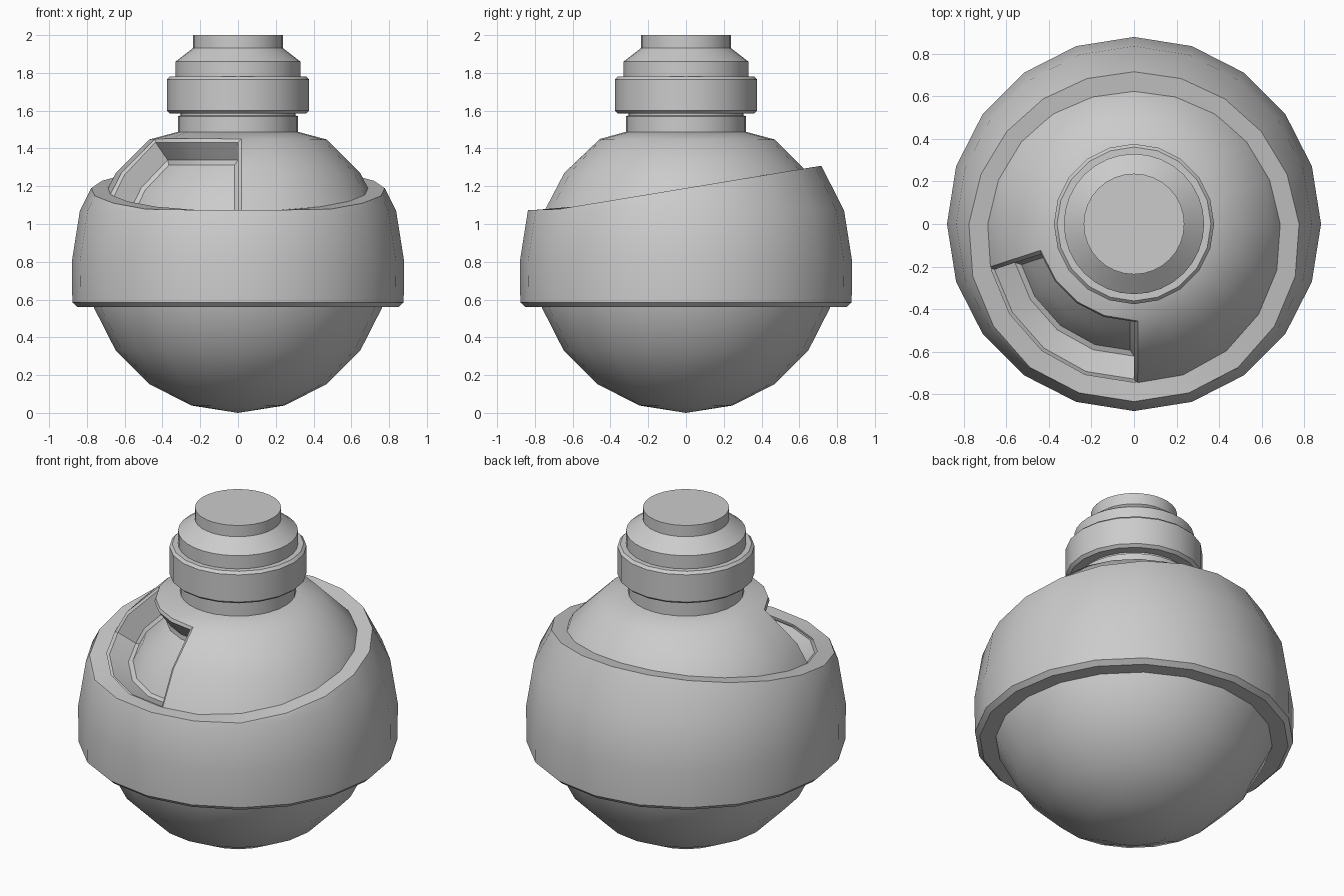
import bpy, bmesh, math
from mathutils import Vector

if "Cube" in bpy.data.objects:
    bpy.data.objects.remove(bpy.data.objects["Cube"])

N = 20                       # sides of the round body
STEP = math.radians(18)
CENTRE = Vector((0, 0, 0.8))
R_CORE, R_SHELL = 0.8, 0.88


def ring_point(R, i):
    """Radius and height of latitude i (0 = south pole, 10 = north pole)."""
    return R * math.sin(i * STEP), CENTRE.z - R * math.cos(i * STEP)


def radius_at(R, z):
    """Radius of the faceted sphere at height z."""
    for i in range(10):
        (r0, z0), (r1, z1) = ring_point(R, i), ring_point(R, i + 1)
        if z0 <= z <= z1:
            return r0 + (r1 - r0) * (z - z0) / (z1 - z0)


def rim_point(R, k):
    """Point on the slanted rim of the shell, in column k."""
    s, r = math.sin(k * STEP), R * 0.9
    for _ in range(8):
        z = max(1.075, 1.19 + 0.165 * r * s)
        r = radius_at(R, z)
    return r, z


def revolve(bm, columns):
    """Skin profiles, one per column; the ends are closed."""
    n = len(columns)
    grid = [[bm.verts.new((r * math.cos(2 * math.pi * k / n),
                           r * math.sin(2 * math.pi * k / n), z)) for r, z in col]
            for k, col in enumerate(columns)]
    faces = {}
    for k in range(n):
        a, b = grid[k], grid[(k + 1) % n]
        for j in range(len(a) - 1):
            faces[k, j] = bm.faces.new((a[j], b[j], b[j + 1], a[j + 1]))
    return grid, faces


def finish(bm, name):
    bmesh.ops.remove_doubles(bm, verts=bm.verts[:], dist=0.0003)
    bmesh.ops.recalc_face_normals(bm, faces=bm.faces[:])
    mesh = bpy.data.meshes.new(name)
    bm.to_mesh(mesh)
    bm.free()
    ob = bpy.data.objects.new(name, mesh)
    bpy.context.collection.objects.link(ob)
    bpy.ops.object.select_all(action='DESELECT')
    ob.select_set(True)
    bpy.context.view_layer.objects.active = ob
    bpy.ops.object.shade_smooth_by_angle(angle=math.radians(32))
    return ob


def turned(name, profile, sides):
    bm = bmesh.new()
    revolve(bm, [profile] * sides)
    return finish(bm, name)


# round core, with a row following the rim so the window can be cut there
bm = bmesh.new()
cols = []
for k in range(N):
    r, z = rim_point(R_CORE, k)
    z = min(z, 1.2)
    cols.append([ring_point(R_CORE, i) for i in range(7)] + [(radius_at(R_CORE, z), z)]
                + [ring_point(R_CORE, 7), ring_point(R_CORE, 8), (0.31, 1.49), (0, 1.49)])
grid, faces = revolve(bm, cols)

# window recess: front-left patch pushed towards the centre, edges bevelled
patch = [faces[k, j] for k in range(11, 15) for j in (7, 8)]
before = set(bm.faces)
new = bmesh.ops.extrude_face_region(bm, geom=patch)['geom']
old = [f for f in patch if f.is_valid]
if old:
    bmesh.ops.delete(bm, geom=old, context='FACES_ONLY')
floor = {f for f in new if isinstance(f, bmesh.types.BMFace)}
for v in {v for f in floor for v in f.verts}:
    v.co = CENTRE + (v.co - CENTRE) * 0.81
bmesh.ops.remove_doubles(bm, verts=bm.verts[:], dist=0.0003)
bmesh.ops.recalc_face_normals(bm, faces=bm.faces[:])
walls = {f for v in {v for f in floor for v in f.verts}
         for f in v.link_faces} - floor
edges = [e for e in bm.edges if len(set(e.link_faces) & walls) == 1]
bmesh.ops.bevel(bm, geom=edges, offset=0.018, segments=1, affect='EDGES',
                clamp_overlap=True)
finish(bm, "round_core")

# outer shell with slanted rim
bm = bmesh.new()
cols = []
for k in range(N):
    ri, zi = rim_point(R_CORE, k)
    cols.append([(0.74, 0.56), (0.85, 0.56), (0.877, 0.585), (0.88, 0.8),
                 ring_point(R_SHELL, 6), rim_point(R_SHELL, k), (ri - 0.002, zi)])
revolve(bm, cols)
finish(bm, "outer_shell")

# neck, collar and stepped cap
turned("neck", [(0.318, 1.47), (0.318, 1.57), (0.305, 1.575), (0.305, 1.62)], 32)
turned("collar", [(0.29, 1.585), (0.36, 1.585), (0.377, 1.60), (0.377, 1.765),
                  (0.362, 1.78), (0.29, 1.78)], N)
turned("cap", [(0.33, 1.7), (0.33, 1.86), (0.237, 1.932), (0.237, 2.0), (0, 2.0)], 32)
